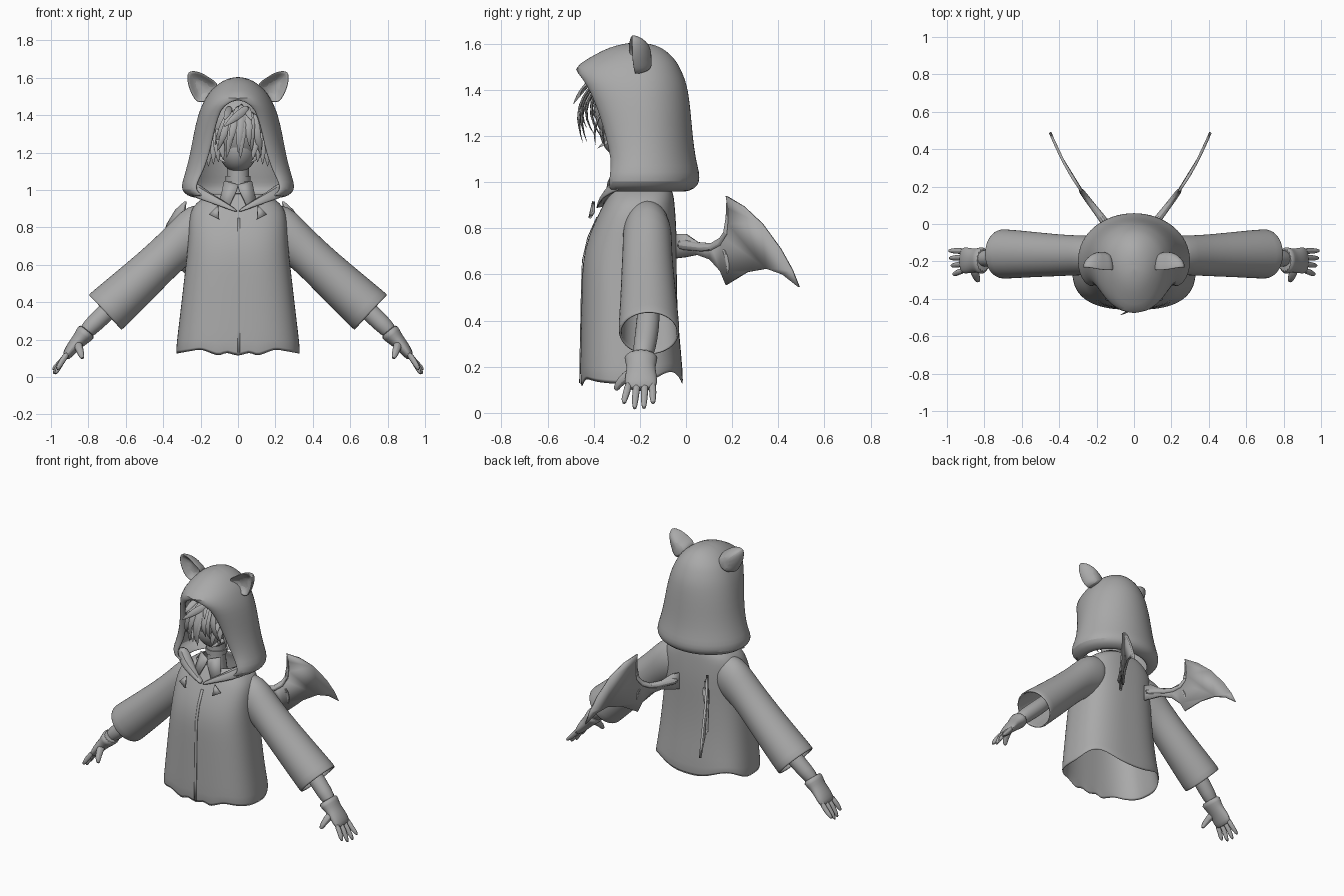
import bpy, bmesh, math
from mathutils import Vector as V

if "Cube" in bpy.data.objects:
    bpy.data.objects.remove(bpy.data.objects["Cube"])

grey = bpy.data.materials.new("soft grey")
grey.diffuse_color = (0.4, 0.4, 0.4, 1)
grey.use_nodes = True
grey.node_tree.nodes["Principled BSDF"].inputs["Base Color"].default_value = grey.diffuse_color


def make(name, verts, faces, sub=0, thick=0.0, angle=40, offset=-1):
    me = bpy.data.meshes.new(name)
    me.from_pydata([tuple(v) for v in verts], [], faces)
    bm = bmesh.new()
    bm.from_mesh(me)
    bmesh.ops.remove_doubles(bm, verts=bm.verts, dist=1e-5)
    bmesh.ops.recalc_face_normals(bm, faces=bm.faces)
    bm.to_mesh(me)
    bm.free()
    me.materials.append(grey)
    ob = bpy.data.objects.new(name, me)
    bpy.context.collection.objects.link(ob)
    if thick:
        m = ob.modifiers.new("thickness", 'SOLIDIFY')
        m.thickness, m.offset = thick, offset
    if sub:
        m = ob.modifiers.new("smooth", 'SUBSURF')
        m.levels = m.render_levels = sub
    bpy.ops.object.select_all(action='DESELECT')
    bpy.context.view_layer.objects.active = ob
    ob.select_set(True)
    bpy.ops.object.shade_smooth_by_angle(angle=math.radians(angle))
    return ob


def loft(name, rows, closed=True, caps=(), **kw):
    n = len(rows[0])
    faces = [(r*n+i, r*n+(i+1) % n, (r+1)*n+(i+1) % n, (r+1)*n+i)
             for r in range(len(rows)-1) for i in range(n if closed else n-1)]
    if 0 in caps:
        faces.append(tuple(range(n)))
    if 1 in caps:
        faces.append(tuple(range((len(rows)-1)*n, len(rows)*n)))
    return make(name, [p for r in rows for p in r], faces, **kw)


def lerp(table, z):
    """Interpolate rows of (key, values...) smoothly enough for lofting."""
    for a, b in zip(table, table[1:]):
        if z <= b[0]:
            t = (z-a[0])/(b[0]-a[0])
            return [p+(q-p)*t for p, q in zip(a[1:], b[1:])]
    return table[-1][1:]


def tube(name, pts, n=8, **kw):
    """Round tube through (x, y, z, radius) points with closed ends."""
    rows = []
    for i, p in enumerate(pts):
        a, b = V(pts[max(i-1, 0)][:3]), V(pts[min(i+1, len(pts)-1)][:3])
        d = (b-a).normalized()
        u = d.cross(V((0, 1, 0))).normalized()
        w = d.cross(u)
        rows.append([V(p[:3])+p[3]*(u*math.cos(k*math.tau/n)+w*math.sin(k*math.tau/n)) for k in range(n)])
    return loft(name, rows, caps=(0, 1), **kw)


def spow(v, e):
    return math.copysign(abs(v)**e, v)


# coat body: z, half width, front y, back y
BODY = [(0.12, .335, -.46, -.01), (0.25, .32, -.458, -.02), (0.4, .302, -.455, -.035), (0.55, .285, -.452, -.04),
        (0.66, .272, -.448, -.04), (0.76, .265, -.425, -.04), (0.85, .262, -.385, -.045), (0.91, .245, -.355, -.05),
        (0.95, .2, -.33, -.055), (0.985, .14, -.31, -.07)]
rows = []
for r, (z, w, f, b) in enumerate(BODY):
    row = []
    for k in range(64):
        t = math.tau*k/64
        x, y = w*spow(math.cos(t), .75), (f+b)/2+(b-f)/2*spow(math.sin(t), .75)
        zz = z
        if r == 0:  # scalloped hem with notches at the front
            zz = .148-.028*math.cos(4*t)
            if y < -.3:
                zz = lerp([(0, .095), (.055, .13), (.075, .165), (.09, .10), (.2, .145), (.34, .12)], abs(x))[0]
        row.append((x, y, zz))
    rows.append(row)
loft("coat_body", rows, sub=1, thick=.012)

# front seam of the coat
loft("coat_placket", [[(x, lerp([(a, c) for a, b, c, d in BODY], z)[0]-.003, z) for x in (-.004, .012)]
                      for z in (.13, .25, .4, .55, .66, .76, .85)], closed=False, thick=.004)

# hood: z, half width, back y, widest y, edge x, edge y
HOOD = [(0.955, .22, -.01, -.19, .16, -.31), (0.97, .275, .04, -.19, .20, -.335), (1.0, .303, .06, -.19, .225, -.335),
        (1.04, .30, .06, -.19, .22, -.33), (1.1, .28, .043, -.19, .185, -.325), (1.2, .255, .03, -.19, .15, -.35),
        (1.3, .238, .022, -.19, .13, -.378), (1.4, .215, .01, -.2, .103, -.42), (1.45, .195, -.005, -.2, .075, -.452),
        (1.495, .172, -.025, -.2, .0, -.49), (1.53, .148, -.045, -.2, .0, -.435), (1.57, .105, -.085, -.21, .0, -.365),
        (1.595, .06, -.13, -.22, .0, -.30), (1.607, .0, -.21, -.21, .0, -.215)]
rows = []
for z, w, b, m, ex, ey in HOOD:
    half = []
    for k in range(9):
        t = k/8*math.pi/2
        half.append((ex+(w-ex)*math.sin(t), m+(ey-m)*math.cos(t), z))
    for k in range(1, 9):
        t = k/8*math.pi/2
        half.append((w*math.cos(t), m+(b-m)*math.sin(t), z))
    rows.append(half+[(-x, y, q) for x, y, q in half[-2::-1]])
loft("hood", rows, closed=False, sub=1, thick=.014)

# hood front flaps meeting in a V, and shirt collar inside
for s, side in ((1, "right"), (-1, "left")):
    outer = [(.285, -.25, .975), (.2, -.345, .945), (.1, -.38, .915), (0, -.395, .875)]
    inner = [(.235, -.30, 1.05), (.165, -.35, 1.0), (.085, -.375, .955), (0, -.39, .895)]
    deep = [(.2, -.24, 1.03), (.14, -.28, .98), (.08, -.32, .94), (0, -.34, .89)]
    loft("hood_flap_"+side, [[(s*x, y, z) for x, y, z in r] for r in (outer, inner, deep)],
         closed=False, sub=1, thick=.01)
    make("shirt_collar_"+side, [(s*x, y, z) for x, y, z in
         ((.0, -.325, 1.03), (.075, -.29, 1.05), (.1, -.33, .93), (.06, -.36, .89), (.008, -.34, 1.0))],
         [(0, 1, 2, 3, 4)], thick=.008)
    # drawstring tag
    make("cord_tag_"+side, [(s*x, y, z) for x, y, z in ((.105, -.395, .915), (.152, -.395, .868), (.1, -.412, .842))],
         [(0, 1, 2)], thick=.012)

    # sleeve: top x,z  bottom x,z  front y, back y
    sleeve = [(.17, .93, .17, .66, -.27, -.07), (.275, .915, .235, .62, -.275, -.06), (.34, .85, .285, .585, -.275, -.06),
              (.45, .735, .355, .52, -.28, -.055), (.62, .59, .47, .40, -.285, -.04), (.79, .45, .61, .262, -.295, -.025),
              (.80, .44, .622, .25, -.29, -.03)]
    rows = []
    for a, b, c, d, f, k in sleeve:
        rows.append([(s*((a+c)/2+(a-c)/2*math.cos(t)), (f+k)/2+(k-f)/2*math.sin(t), (b+d)/2+(b-d)/2*math.cos(t))
                     for t in (i*math.tau/24 for i in range(24))])
    loft("sleeve_"+side, rows, sub=1, thick=.012)

    # forearm, glove cuff, palm and fingers
    tube("forearm_"+side, [(s*x, y, z, r) for x, y, z, r in ((.55, -.16, .5, .05), (.68, -.165, .37, .052),
         (.77, -.18, .285, .05), (.83, -.19, .225, .042))], n=16, sub=1)
    rows = []
    for x, z, h, y, d in ((.80, .253, .06, -.195, .08), (.825, .225, .052, -.195, .07), (.85, .195, .042, -.195, .062),
                          (.88, .165, .036, -.195, .07), (.91, .125, .03, -.195, .072), (.925, .10, .018, -.195, .062)):
        rows.append([(s*(x+.75*h*math.cos(t)), y+d*math.sin(t), z+.62*h*math.cos(t))
                     for t in (i*math.tau/16 for i in range(16))])
    loft("glove_"+side, rows, caps=(0, 1), sub=1)
    for i, (y0, y1, x1, z1) in enumerate(((-.247, -.268, .965, .035), (-.212, -.222, .975, .01),
                                          (-.178, -.182, .985, .012), (-.145, -.143, .99, .035))):
        tube("finger_%d_%s" % (i+1, side), [(s*.905, y0, .135, .018), (s*.942, (y0+y1)/2, .085, .017),
             (s*(x1*.6+.942*.4), y1, z1*.55+.04, .015), (s*(x1+.003), y1, z1+.003, .008)], sub=1)
    tube("thumb_"+side, [(s*.86, -.215, .185, .03), (s*.85, -.265, .155, .024), (s*.838, -.297, .12, .019),
                         (s*.83, -.305, .095, .01)], sub=1)

    # cat ear: rim outline with bulging back and hollow front
    rim = [(.09, -.25, 1.565), (.14, -.25, 1.595), (.19, -.245, 1.63), (.235, -.235, 1.642), (.272, -.235, 1.638),
           (.277, -.235, 1.60), (.268, -.235, 1.55), (.245, -.23, 1.50), (.215, -.22, 1.455), (.14, -.22, 1.48)]
    n = len(rim)
    c = V((.185, -.24, 1.545))
    loops = [[V(p).lerp(c, .55)+V((0, .045, 0)) for p in rim], [V(p).lerp(c, .14) for p in rim],
             [V(p) for p in rim], [V(p).lerp(c, .12)+V((0, .045, 0)) for p in rim],
             [V(p).lerp(c, .5)+V((-.02, .09, -.01)) for p in rim]]
    loft("ear_"+side, [[(s*p.x, p.y, p.z) for p in r] for r in loops], caps=(0, 1), sub=2)

    # bat wing outline (y, z), tilted outwards from the back
    wing = [(-.04, .775), (.0, .775), (.05, .74), (.11, .735), (.16, .765), (.185, .82), (.185, .885), (.175, .94),
            (.25, .895), (.33, .82), (.41, .71), (.46, .62), (.49, .545), (.42, .60), (.35, .625), (.265, .61),
            (.175, .555), (.15, .615), (.105, .665), (.05, .685), (.0, .675), (-.04, .67)]
    make("wing_"+side, [(-.02+s*(.125+.62*y+.03*math.sin(max(0, y)*6.4)), y, z) for y, z in wing],
         [tuple(range(len(wing)))], thick=.014, offset=0, angle=30)
    # wing bones
    for j, path in enumerate((((-.04, .73, .03), (.03, .725, .022), (.11, .705, .02), (.19, .76, .018), (.175, .935, .003)),
                              ((.16, .72, .016), (.19, .64, .011), (.176, .56, .002)))):
        tube("wing_bone_%d_%s" % (j+1, side), [(-.02+s*(.125+.62*y+.03*math.sin(max(0, y)*6.4)), y, z, r)
             for y, z, r in path], sub=1)


def ball(name, c, r):
    rows = [[(c[0]+r[0]*math.sin(a)*math.cos(t), c[1]+r[1]*math.sin(a)*math.sin(t), c[2]+r[2]*math.cos(a))
             for t in (k*math.tau/24 for k in range(24))] for a in (.02+j*(math.pi-.04)/14 for j in range(15))]
    return loft(name, rows, caps=(0, 1))


# head, jaw, neck and choker
ball("hair_cap", (0, -.225, 1.33), (.165, .175, .2))
ball("face", (0, -.25, 1.225), (.105, .125, .13))
tube("neck", [(0, -.23, .88, .075), (0, -.23, 1.0, .06), (0, -.235, 1.16, .058)], n=16)
tube("choker", [(0, -.23, 1.045, .067), (0, -.23, 1.075, .067)], n=20)


# hair locks: flat tapered strands, root to tip
def lock(name, a, b, w, bulge):
    a, b = V(a), V(b)
    side = (b-a).cross(V((0, 1, 0))).normalized()
    rows = []
    for t, k in ((0, .7), (.35, 1), (.7, .7), (1, .03)):
        c = a.lerp(b, t)+V((0, -bulge*math.sin(t*math.pi), 0))
        rows.append([c-side*w*k, c+V((0, -.35*w*k, 0)), c+side*w*k, c+V((0, .25*w*k, 0))])
    return loft(name, rows, caps=(0, 1), sub=1)


for i in range(9):
    u = i/4-1
    lock("fringe_%d" % (i+1), (u*.06+.02, -.37, 1.47-.05*abs(u)), (u*.125-.02*(i % 2), -.45+.1*u*u, 1.215-.03*(i % 3)+.02*abs(u)),
         .036, .06)
for s, side in ((1, "right"), (-1, "left")):
    for i in range(4):
        lock("side_lock_%d_%s" % (i+1, side), (s*(.14-.01*i), -.25-.03*i, 1.34),
             (s*(.16-.028*i), -.27-.04*i, 1.12+.012*i), .035, .03)
    lock("flick_"+side, (s*.13, -.29, 1.2), (s*.065, -.385, 1.145), .02, .01)
    lock("top_lock_"+side, (s*.04, -.36, 1.45), (s*.075, -.46, 1.37), .03, .03)
lock("swept_lock", (.06, -.40, 1.45), (-.08, -.49, 1.335), .035, .01)
